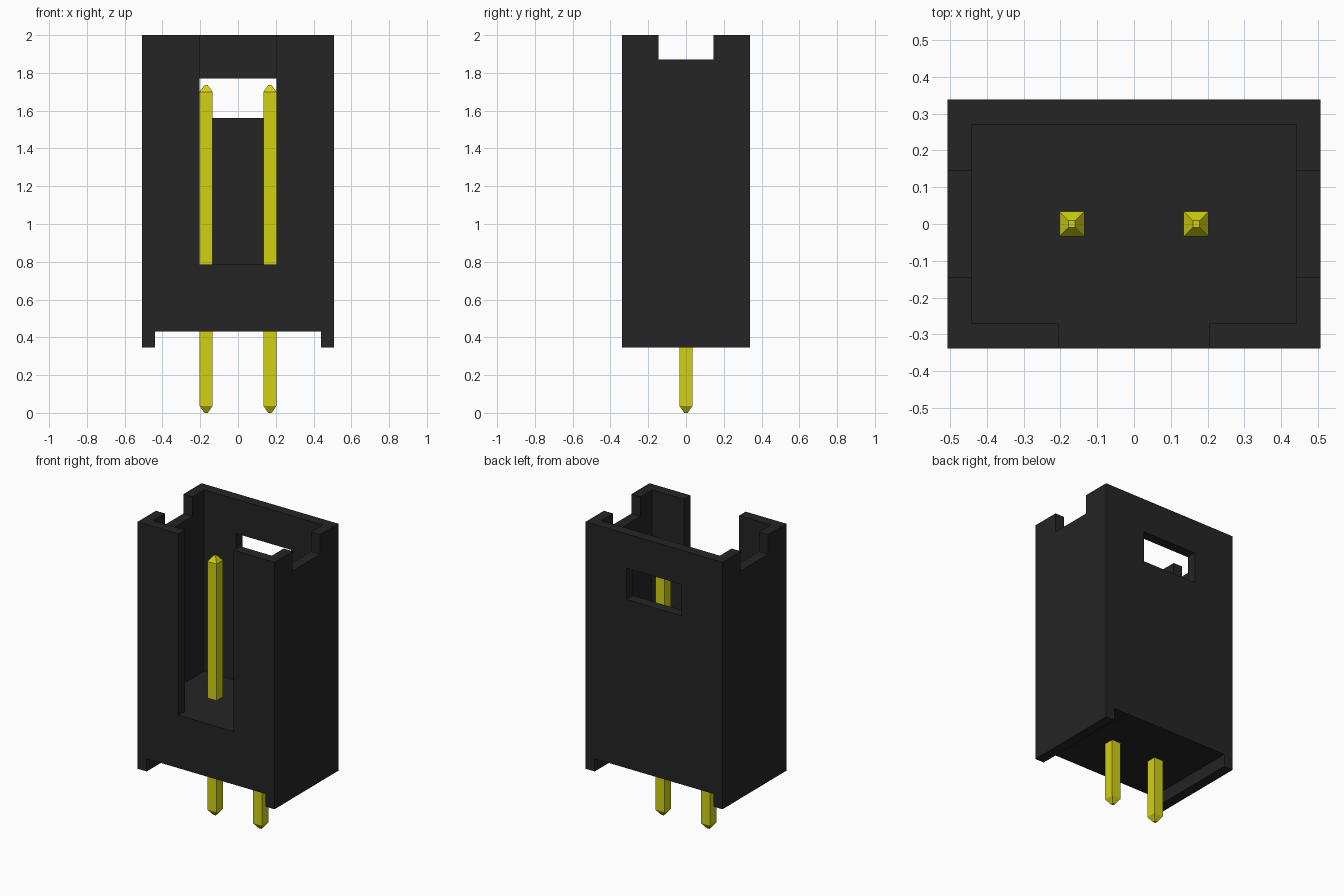
import bpy
import bmesh

cube = bpy.data.objects.get("Cube")
if cube:
    bpy.data.objects.remove(cube, do_unlink=True)


def material(name, color, roughness, metallic=0.0):
    mat = bpy.data.materials.new(name)
    mat.use_nodes = True
    mat.diffuse_color = (*color, 1)
    bsdf = next(n for n in mat.node_tree.nodes if n.type == 'BSDF_PRINCIPLED')
    bsdf.inputs["Base Color"].default_value = (*color, 1)
    bsdf.inputs["Roughness"].default_value = roughness
    return mat


black = material("black plastic", (0.018, 0.018, 0.018), 0.6)
yellow = material("yellow metal", (0.64, 0.64, 0.006), 0.4)


def add_object(name, bm, mat):
    bmesh.ops.recalc_face_normals(bm, faces=bm.faces[:])
    mesh = bpy.data.meshes.new(name)
    bm.to_mesh(mesh)
    bm.free()
    mesh.materials.append(mat)
    obj = bpy.data.objects.new(name, mesh)
    bpy.context.collection.objects.link(obj)
    return obj


def box(name, x, y, z, mat):
    """Box from (min, max) pairs on each axis."""
    bm = bmesh.new()
    bmesh.ops.create_cube(bm, size=1)
    for v in bm.verts:
        v.co = [r[0] if c < 0 else r[1] for r, c in zip((x, y, z), v.co)]
    return add_object(name, bm, mat)


def cut(target, name, x, y, z):
    """Subtract a box from the target and discard the cutter."""
    cutter = box(name, x, y, z, black)
    cutter.hide_render = True
    mod = target.modifiers.new(name, 'BOOLEAN')
    mod.operation = 'DIFFERENCE'
    mod.solver = 'EXACT'
    mod.object = cutter
    bpy.context.view_layer.update()
    deps = bpy.context.evaluated_depsgraph_get()
    result = bpy.data.meshes.new_from_object(target.evaluated_get(deps))
    target.modifiers.clear()
    target.data = result
    bpy.data.objects.remove(cutter, do_unlink=True)


# Housing: shrouded box, open at the top
W, D, TOP, BASE, FLOOR = 0.507, 0.338, 2.0, 0.345, 0.785
housing = box("housing", (-W, W), (-D, D), (BASE, TOP), black)
cut(housing, "cavity", (-0.44, 0.44), (-0.27, 0.27), (FLOOR, 2.2))
cut(housing, "front_slot", (-0.205, 0.205), (-0.5, -0.1), (FLOOR, 2.2))
cut(housing, "back_window", (-0.205, 0.205), (0.1, 0.5), (1.56, 1.77))
cut(housing, "side_notches", (-0.7, 0.7), (-0.145, 0.145), (1.87, 2.2))
cut(housing, "bottom_channel", (-0.44, 0.44), (-0.5, 0.5), (0.2, 0.43))


# Pins: square bars with tapered ends, lofted from square rings
def pin(name, x):
    bm = bmesh.new()
    rings = []
    for z, r in ((0, 0.009), (0.036, 0.034), (1.7, 0.034), (1.735, 0.009)):
        rings.append([bm.verts.new((x + sx * r, sy * r, z))
                      for sx, sy in ((-1, -1), (1, -1), (1, 1), (-1, 1))])
    for a, b in zip(rings, rings[1:]):
        for i in range(4):
            j = (i + 1) % 4
            bm.faces.new((a[i], a[j], b[j], b[i]))
    bm.faces.new(rings[0])
    bm.faces.new(rings[-1])
    return add_object(name, bm, yellow)


for side, x in (("right", -0.169), ("left", 0.169)):
    pin(side + "_pin", x)
